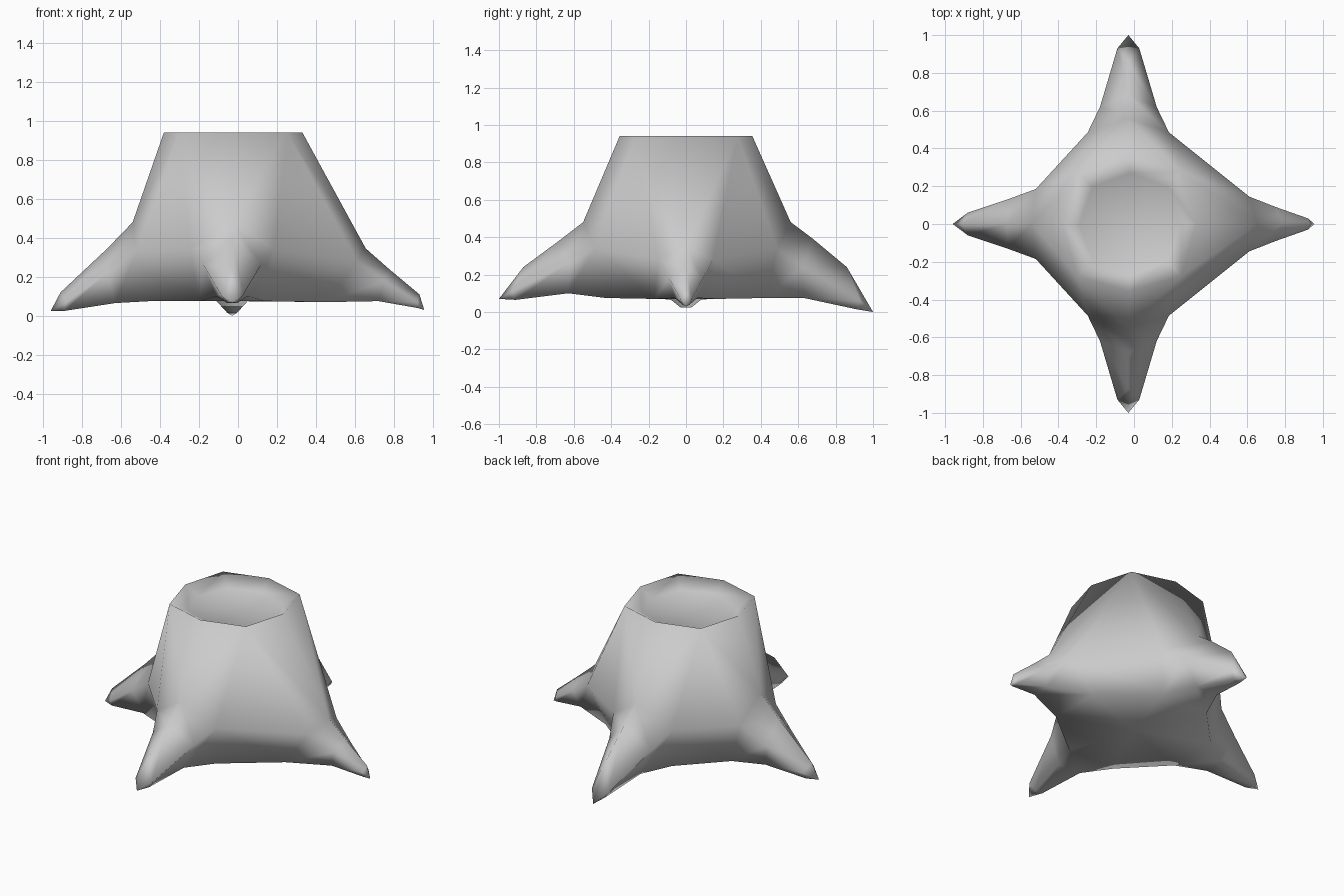
import bpy, bmesh
from math import cos, sin, pi

if "Cube" in bpy.data.objects:
    bpy.data.objects.remove(bpy.data.objects["Cube"])

bm = bmesh.new()


def ring(r_axis, r_diag, z, cx):
    # eight-sided ring with corners on the axes and the diagonals
    out = []
    for i in range(8):
        r = r_diag if i % 2 else r_axis
        out.append(bm.verts.new((cx + r * cos(i * pi / 4), r * sin(i * pi / 4), z)))
    return out


def fan(loop, centre):
    c = bm.verts.new(centre)
    for i, v in enumerate(loop):
        bm.faces.new((v, loop[(i + 1) % len(loop)], c))


# Cut top: outer rim and shallow hollow
rim = ring(0.355, 0.39, 0.94, -0.025)
hollow = ring(0.27, 0.28, 0.885, -0.02)
for i in range(8):
    j = (i + 1) % 8
    bm.faces.new((rim[i], rim[j], hollow[j], hollow[i]))
fan(hollow, (-0.02, 0, 0.875))

# Station: (side r, half width, side z, under r, under half width, under z)
wide = [(0.485, 0.215, 0.34, 0.43, 0.17, 0.075),
        (0.62, 0.15, 0.25, 0.63, 0.08, 0.085),
        (0.93, 0.058, 0.08, 0.91, 0.025, 0.035)]
left_set = [(0.52, 0.185, 0.33, 0.45, 0.17, 0.075),
            (0.67, 0.13, 0.22, 0.63, 0.08, 0.065),
            (0.88, 0.06, 0.07, 0.89, 0.03, 0.025)]
right_set = [(0.61, 0.145, 0.28, 0.46, 0.17, 0.07),
             (0.75, 0.09, 0.18, 0.72, 0.06, 0.075),
             (0.92, 0.03, 0.07, 0.92, 0.02, 0.04)]

# Roots: ridge points (r, z), tip (r, z), sideways shift, lift of the underside
roots = [
    dict(ridge=[(0.655, 0.345), (0.78, 0.235), (0.93, 0.11)], tip=(0.955, 0.03),
         shift=0.0, lift=0.0, sections=right_set),
    dict(ridge=[(0.56, 0.48), (0.68, 0.39), (0.86, 0.24)], tip=(1.0, 0.0),
         shift=0.03, lift=-0.02, sections=wide),
    dict(ridge=[(0.54, 0.48), (0.67, 0.345), (0.91, 0.12)], tip=(0.96, 0.025),
         shift=0.0, lift=0.0, sections=left_set),
    dict(ridge=[(0.55, 0.48), (0.68, 0.38), (0.87, 0.24)], tip=(1.0, 0.07),
         shift=-0.03, lift=0.03, sections=wide),
]


def build_root(k, data):
    a = k * pi / 2

    def vert(r, side, z):
        side += data["shift"]
        return bm.verts.new((r * cos(a) - side * sin(a), r * sin(a) + side * cos(a), z))

    loops = []
    for n, ((rr, rz), (sr, sw, sz, ur, uw, uz)) in enumerate(zip(data["ridge"], data["sections"])):
        up = data["lift"] * n / 2
        loops.append([vert(rr, 0, rz),
                      vert(sr, sw, sz + up), vert(ur, uw, uz + up),
                      vert(ur, -uw, uz + up), vert(sr, -sw, sz + up)])
    for p, q in zip(loops, loops[1:]):
        for i in range(5):
            j = (i + 1) % 5
            bm.faces.new((p[i], p[j], q[j], q[i]))
    tip = vert(data["tip"][0], 0, data["tip"][1])
    last = loops[-1]
    for i in range(5):
        bm.faces.new((last[i], last[(i + 1) % 5], tip))
    return loops[0]


bases = [build_root(k, d) for k, d in enumerate(roots)]

# Trunk walls between the rim and the roots
underside = []
for k in range(4):
    ridge, side_l, under_l, under_r, side_r = bases[k]
    nxt = bases[(k + 1) % 4]
    axis, diag, prev = rim[2 * k], rim[2 * k + 1], rim[2 * k - 1]
    for tri in ((axis, ridge, diag), (ridge, side_l, diag),
                (axis, prev, ridge), (prev, side_r, ridge)):
        bm.faces.new(tri)
    bm.faces.new((diag, side_l, nxt[4]))
    bm.faces.new((side_l, under_l, nxt[3], nxt[4]))
    underside += [under_r, under_l]

# Closed underside
fan(underside, (0, 0, 0.075))
bmesh.ops.recalc_face_normals(bm, faces=bm.faces)
for f in bm.faces:
    f.smooth = True

mesh = bpy.data.meshes.new("tree_stump")
bm.to_mesh(mesh)
bm.free()
stump = bpy.data.objects.new("tree_stump", mesh)
bpy.context.collection.objects.link(stump)
